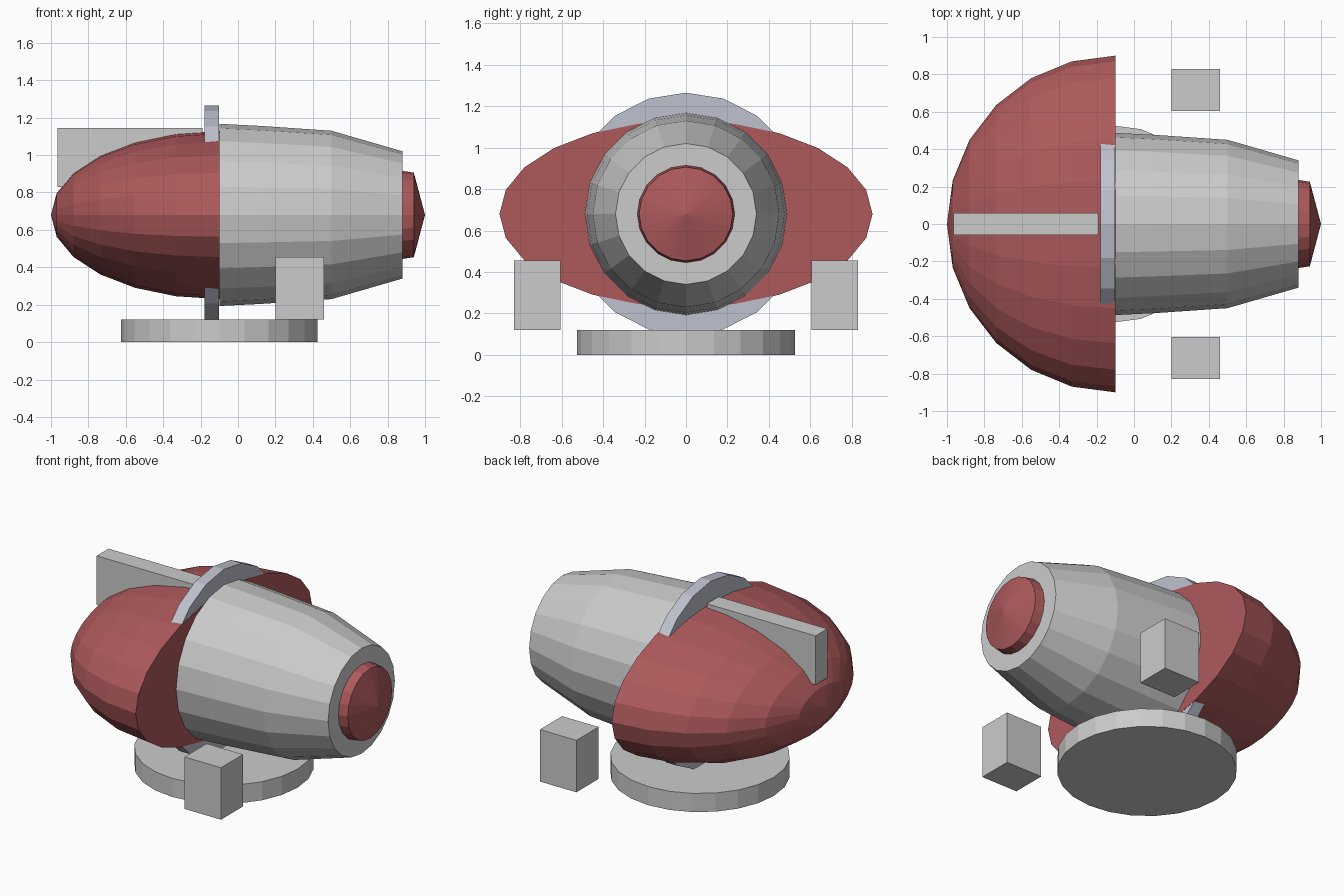
import bpy, bmesh, math

if "Cube" in bpy.data.objects:
    bpy.data.objects.remove(bpy.data.objects["Cube"])

AXIS_Z = 0.68


def material(name, rgb):
    mat = bpy.data.materials.new(name)
    mat.diffuse_color = (*rgb, 1)
    mat.use_nodes = True
    mat.node_tree.nodes["Principled BSDF"].inputs["Base Color"].default_value = mat.diffuse_color
    return mat


RED = material("dark_red", (0.42, 0.10, 0.105))
STEEL = material("blue_grey", (0.52, 0.54, 0.62))


def finish(name, bm, mat=None):
    bmesh.ops.recalc_face_normals(bm, faces=bm.faces)
    mesh = bpy.data.meshes.new(name)
    bm.to_mesh(mesh)
    bm.free()
    if mat:
        mesh.materials.append(mat)
    obj = bpy.data.objects.new(name, mesh)
    bpy.context.collection.objects.link(obj)
    return obj


def turned(name, profile, sides, mat=None, y_scale=1.0, z_scale=1.0):
    """Revolve (x, radius) points about the lengthwise axis; radius 0 makes a tip."""
    bm = bmesh.new()
    rings = []
    for x, r in profile:
        if r == 0:
            rings.append([bm.verts.new((x, 0, AXIS_Z))])
            continue
        angles = [2 * math.pi * i / sides for i in range(sides)]
        rings.append([bm.verts.new((x, r * y_scale * math.sin(a),
                                    AXIS_Z + r * z_scale * math.cos(a))) for a in angles])
    for a, b in zip(rings, rings[1:]):
        for i in range(sides):
            j = (i + 1) % sides
            loop = [a[i % len(a)], a[j % len(a)], b[j % len(b)], b[i % len(b)]]
            bm.faces.new(list(dict.fromkeys(loop)))
    for end in (rings[0], rings[-1]):
        if len(end) > 1:
            bm.faces.new(end)
    return finish(name, bm, mat)


def box(name, low, high):
    bm = bmesh.new()
    bmesh.ops.create_cube(bm, size=1)
    for v in bm.verts:
        v.co = [lo + (c + 0.5) * (hi - lo) for c, lo, hi in zip(v.co, low, high)]
    return finish(name, bm)


# Round base plate
bm = bmesh.new()
bmesh.ops.create_cone(bm, cap_ends=True, segments=24, radius1=0.525, radius2=0.525, depth=0.12)
bmesh.ops.translate(bm, verts=bm.verts, vec=(-0.1, 0, 0.06))
finish("base_plate", bm)

# Flattened half-dome rear shell
dome = [(-0.1 - 0.9 * math.cos(math.radians(a)), 0.9 * math.sin(math.radians(a)))
        for a in range(0, 91, 15)]
dome[0] = (-1.0, 0)
turned("rear_shell", dome, 24, RED, z_scale=0.5)

# Collar band, tapered body and pointed nose
turned("collar_band", [(-0.178, 0.585), (-0.102, 0.585)], 20, STEEL)
turned("main_body", [(-0.1, 0.487), (0.12, 0.476), (0.5, 0.45), (0.88, 0.34)], 20)
turned("nose_cap", [(0.86, 0.235), (0.88, 0.235), (0.94, 0.226), (1.0, 0)], 20, RED)

# Top fin
box("top_fin", (-0.965, -0.06, 0.83), (-0.19, 0.06, 1.145))

# Side blocks
for side, y in (("front", -0.7175), ("back", 0.7175)):
    box(side + "_side_block", (0.2, y - 0.1125, 0.12), (0.46, y + 0.1125, 0.455))
